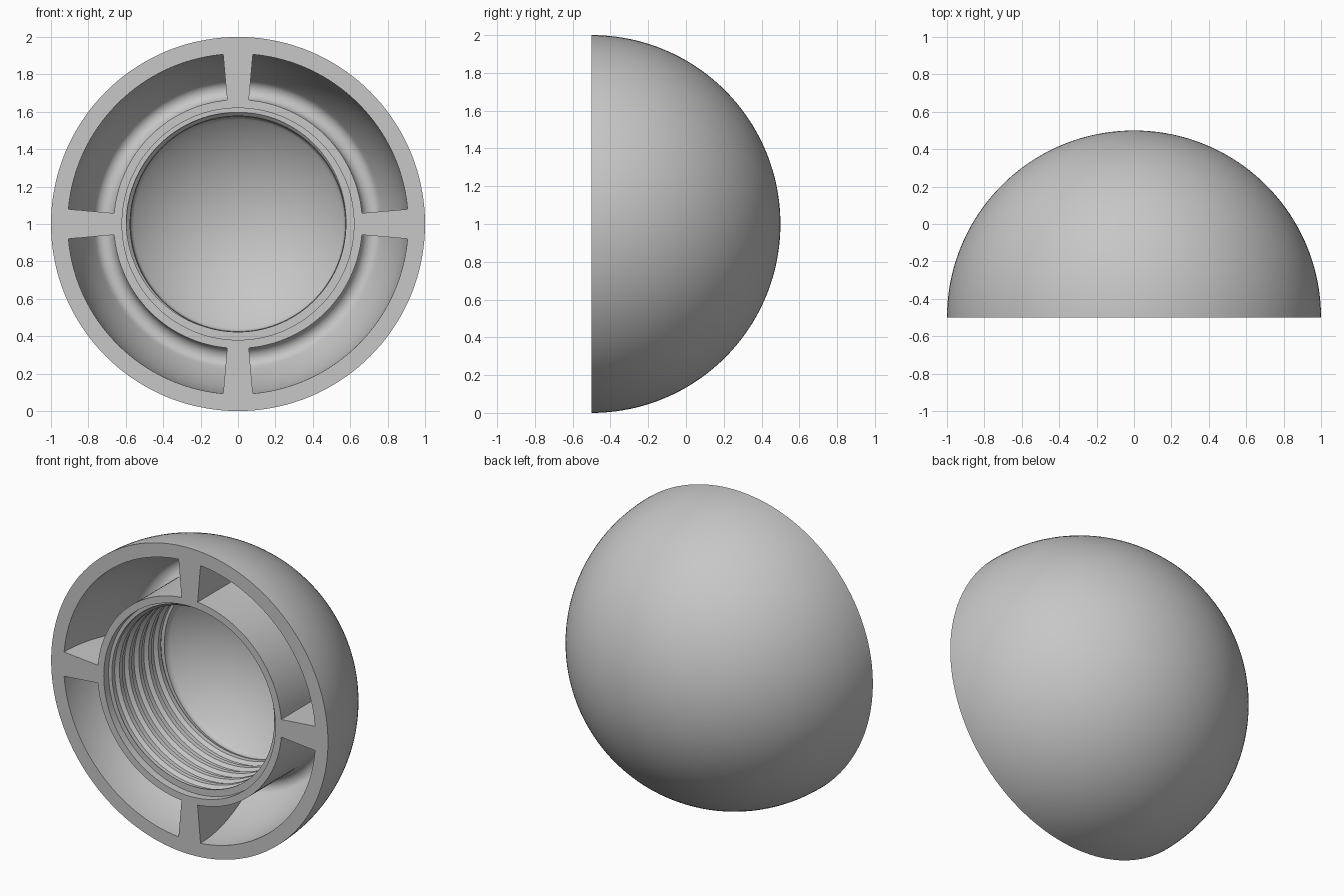
import bpy, bmesh
from math import sin, cos, pi, sqrt, radians, atan2

if "Cube" in bpy.data.objects:
    bpy.data.objects.remove(bpy.data.objects["Cube"])

SEG = 144                 # steps per full turn
RIB = 2                   # half width of a rib, in steps
TUBE, BORE, RIM = 0.665, 0.62, 0.91
PITCH, START, END = 0.1, 0.05, 0.56
CREST, ROOT = 0.577, 0.597

bm = bmesh.new()


def place(r, d, step):
    """Radius r, depth d behind the front plane, at an angular step."""
    a = 2 * pi * step / SEG
    return bm.verts.new((r * cos(a), d - 0.5, 1 + r * sin(a)))


def lathe(profile, first=0, last=SEG):
    """Revolve a profile; it is a list or a function of the step."""
    get = profile if callable(profile) else (lambda s: profile)
    cols = [[place(r, d, s) for r, d in get(s)] for s in range(first, last + 1)]
    for a, b in zip(cols, cols[1:]):
        for i in range(len(a) - 1):
            bm.faces.new((a[i], a[i + 1], b[i + 1], b[i]))
    return cols


def arc(r0, d0, radius, a0, a1, n):
    return [(r0 + radius * cos(a0 + (a1 - a0) * i / n),
             d0 + radius * sin(a0 + (a1 - a0) * i / n)) for i in range(n + 1)]


# Outer hemisphere and the flat front rings
lathe(arc(0, 0, 1, 0, pi / 2, 48))
lathe([(1, 0), (RIM, 0)])
lathe([(TUBE, 0), (BORE, 0)])

# Pocket section: spherical outer wall, fillet, straight tube wall
f = 0.055
fr = TUBE + f
fd = sqrt((RIM - f) ** 2 - fr ** 2)
turn = atan2(fd, fr)
pocket = (arc(0, 0, RIM, 0, turn, 20)
          + arc(fr, fd, f, turn, pi, 12)[1:] + [(TUBE, 0)])

# Four pockets with side walls, and the rib fronts between them
quarter = SEG // 4
for q in range(4):
    s = q * quarter
    cols = lathe(pocket, s + RIB, s + quarter - RIB)
    for side in (cols[0], cols[-1]):
        bm.faces.new(side)
    lathe([(RIM, 0), (TUBE, 0)], s - RIB, s + RIB)


# Threaded bore: helical rows trimmed at both ends
def thread_radius(phase):
    t = phase % 1
    if t < 0.3:
        return ROOT
    if t < 0.5:
        return ROOT + (CREST - ROOT) * (t - 0.3) / 0.2
    if t < 0.8:
        return CREST
    return CREST + (ROOT - CREST) * (t - 0.8) / 0.2


def bore(step):
    lead = step / SEG
    rows = [(BORE, 0), (BORE, START), (0.607, START)]
    for turn_no in range(-1, 7):
        for t in (0, 0.3, 0.5, 0.8):
            d = min(max((turn_no + t + lead) * PITCH, START), END)
            rows.append((thread_radius(d / PITCH - lead + 1e-7), d))
    return rows + [(0.575, END)]


lathe(bore)

# Inner dome with a filleted edge
dome, g = 0.82, 0.05
gr = 0.575 - g
gd = sqrt((dome - g) ** 2 - gr ** 2)
edge = atan2(gd, gr)
lathe([(0.575, END)] + arc(gr, gd, g, 0, edge, 8)
      + arc(0, 0, dome, edge, pi / 2, 24)[1:])

# Weld everything into one closed solid
bmesh.ops.remove_doubles(bm, verts=bm.verts, dist=0.0002)
bmesh.ops.recalc_face_normals(bm, faces=bm.faces)
mesh = bpy.data.meshes.new("dome_cap")
bm.to_mesh(mesh)
bm.free()
cap = bpy.data.objects.new("dome_cap", mesh)
bpy.context.collection.objects.link(cap)

# Plain grey
grey = bpy.data.materials.new("light_grey")
grey.use_nodes = True
colour = (0.57, 0.57, 0.57, 1)
grey.diffuse_color = colour
grey.node_tree.nodes["Principled BSDF"].inputs["Base Color"].default_value = colour
mesh.materials.append(grey)

bpy.ops.object.select_all(action="DESELECT")
cap.select_set(True)
bpy.context.view_layer.objects.active = cap
bpy.ops.object.shade_smooth_by_angle(angle=radians(25))
